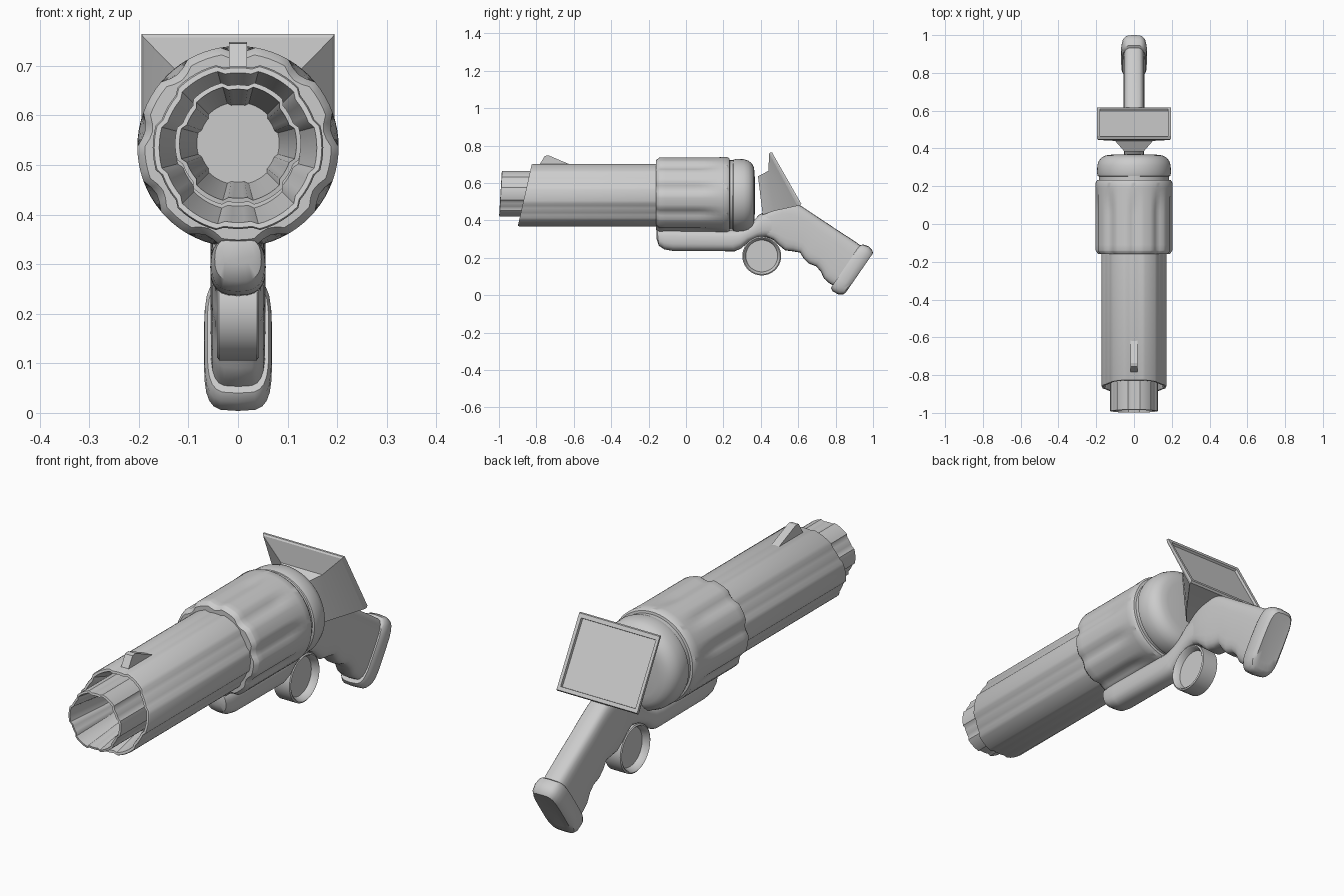
import bpy, bmesh, math
from math import sin, cos, pi, radians


def skin(name, rings, angle=35):
    """Bridge a list of equal-length point rings and cap both ends."""
    bm = bmesh.new()
    vs = [[bm.verts.new(p) for p in ring] for ring in rings]
    n = len(vs[0])
    for a, b in zip(vs, vs[1:]):
        for i in range(n):
            j = (i + 1) % n
            bm.faces.new((a[i], a[j], b[j], b[i]))
    bm.faces.new(vs[0])
    bm.faces.new(vs[-1])
    bmesh.ops.recalc_face_normals(bm, faces=bm.faces)
    me = bpy.data.meshes.new(name)
    bm.to_mesh(me)
    bm.free()
    ob = bpy.data.objects.new(name, me)
    bpy.context.collection.objects.link(ob)
    bpy.ops.object.select_all(action='DESELECT')
    bpy.context.view_layer.objects.active = ob
    ob.select_set(True)
    bpy.ops.object.shade_smooth_by_angle(angle=radians(angle))
    return ob


def tube(name, profile, zc, mod=lambda a, y, r: r, slant=0, slant_before=-9, n=72):
    """Lathe (y, r) pairs about the y axis; mod shapes the radius by angle from the top."""
    rings = []
    for y, r in profile:
        ring = []
        for i in range(n):
            a = 2 * pi * i / n
            q = mod(a, y, r)
            x, z = q * sin(a), q * cos(a)
            ring.append((x, y + (slant * z if y < slant_before else 0), zc + z))
        rings.append(ring)
    return skin(name, rings)


def loft(name, stations, power=0.6, n=24):
    """Rounded sections spanning (top y, top z) to (bottom y, bottom z) with half width w."""
    def se(v):
        return math.copysign(abs(v) ** power, v)
    rings = []
    for ty, tz, by, bz, w in stations:
        ring = []
        for i in range(n):
            a = 2 * pi * i / n
            s = se(sin(a)) / 2
            ring.append((w * se(cos(a)), (ty + by) / 2 + s * (ty - by),
                         (tz + bz) / 2 + s * (tz - bz)))
        rings.append(ring)
    return skin(name, rings, 40)


# six raised ribs along the barrel and muzzle
def ribs(a, y, r):
    d = (math.degrees(a) % 60) - 30
    return r + (0.008 if abs(d) < 16 and r > 0.1 else 0)


# shallow flutes fading out toward the back of the drum
def flutes(a, y, r):
    fade = min(1, max(0, (0.2 - y) / 0.12))
    return r - 0.013 * fade * max(0, cos(9 * a))


# barrel and muzzle with conical bore
tube("barrel", [(-0.14, 0.164), (-0.855, 0.164), (-0.862, 0.161), (-0.862, 0.151),
                (-0.74, 0.118)], 0.535, ribs, 0.225, -0.8)
tube("muzzle", [(-0.6, 0.119), (-0.99, 0.119), (-0.992, 0.110), (-0.3, 0.022)],
     0.543, ribs, 0.06, -0.9)

# fluted drum and domed rear cap
drum = [(-0.16, 0.165), (-0.16, 0.188), (-0.145, 0.201)]
drum += [(-0.14 + 0.03 * i, 0.203) for i in range(13)]
drum += [(0.232, 0.195), (0.234, 0.185), (0.26, 0.185)]
tube("drum", drum, 0.537, flutes)
tube("rear_cap", [(0.24, 0.17), (0.25, 0.185), (0.255, 0.192), (0.27, 0.196), (0.31, 0.194),
                  (0.335, 0.186), (0.353, 0.17), (0.363, 0.15), (0.367, 0.12), (0.37, 0.02)], 0.533)

# front sight
sight = [(-0.785, 0.695), (-0.755, 0.745), (-0.735, 0.748), (-0.61, 0.695)]
skin("front_sight", [[(x, y, z) for y, z in sight] for x in (-0.018, 0.018)], 20)

# rounded bar under the drum, sweeping back to the grip
loft("under_frame", [
    (-0.157, 0.35, -0.157, 0.30, 0.035), (-0.155, 0.355, -0.145, 0.265, 0.047),
    (-0.12, 0.355, -0.115, 0.245, 0.054), (-0.07, 0.355, -0.07, 0.237, 0.056),
    (0.22, 0.35, 0.26, 0.235, 0.056), (0.27, 0.35, 0.295, 0.25, 0.055),
    (0.31, 0.36, 0.335, 0.285, 0.053), (0.35, 0.385, 0.385, 0.308, 0.052),
    (0.39, 0.43, 0.43, 0.312, 0.052), (0.45, 0.46, 0.47, 0.295, 0.052)], 0.75)

# grip with finger bumps
loft("grip", [
    (0.40, 0.43, 0.42, 0.32, 0.045), (0.46, 0.465, 0.47, 0.295, 0.053),
    (0.52, 0.495, 0.50, 0.265, 0.055), (0.575, 0.495, 0.53, 0.24, 0.055),
    (0.62, 0.475, 0.57, 0.235, 0.055), (0.68, 0.435, 0.61, 0.228, 0.055),
    (0.72, 0.408, 0.63, 0.195, 0.055), (0.76, 0.382, 0.655, 0.17, 0.055),
    (0.80, 0.355, 0.695, 0.155, 0.055), (0.84, 0.329, 0.72, 0.128, 0.055),
    (0.88, 0.303, 0.737, 0.09, 0.055), (0.92, 0.276, 0.765, 0.065, 0.055),
    (0.95, 0.255, 0.80, 0.045, 0.055)], 0.5)

# flared butt cap
loft("grip_cap", [
    (0.915, 0.25, 0.795, 0.065, 0.045), (0.928, 0.265, 0.775, 0.04, 0.062),
    (0.945, 0.272, 0.783, 0.022, 0.068), (0.975, 0.262, 0.815, 0.004, 0.069),
    (0.995, 0.243, 0.84, 0.004, 0.065), (1.0, 0.225, 0.855, 0.015, 0.055),
    (0.985, 0.205, 0.87, 0.04, 0.035)], 0.5)

# trigger ring with a recessed web on both sides
wheel = [(-0.012, 0.03), (-0.012, 0.085), (-0.038, 0.093), (-0.042, 0.098), (-0.038, 0.104)]
wheel += [(-x, r) for x, r in reversed(wheel)]
skin("trigger_ring", [[(x, 0.405 + r * cos(2 * pi * i / 40), 0.21 + r * sin(2 * pi * i / 40))
                       for i in range(40)] for x, r in wheel])

# rear display: neck, flaring housing and recessed screen
panel = [(0.052, 0.385, 0.636, 0.41, 0.43), (0.1, 0.44, 0.665, 0.47, 0.45),
         (0.19, 0.445, 0.757, 0.597, 0.478), (0.195, 0.45, 0.764, 0.61, 0.480),
         (0.195, 0.46, 0.764, 0.617, 0.488), (0.181, 0.467, 0.748, 0.609, 0.502),
         (0.179, 0.458, 0.742, 0.599, 0.497)]
skin("rear_display", [[(-w, ty, tz), (w, ty, tz), (w, by, bz), (-w, by, bz)]
                      for w, ty, tz, by, bz in panel], 15)
